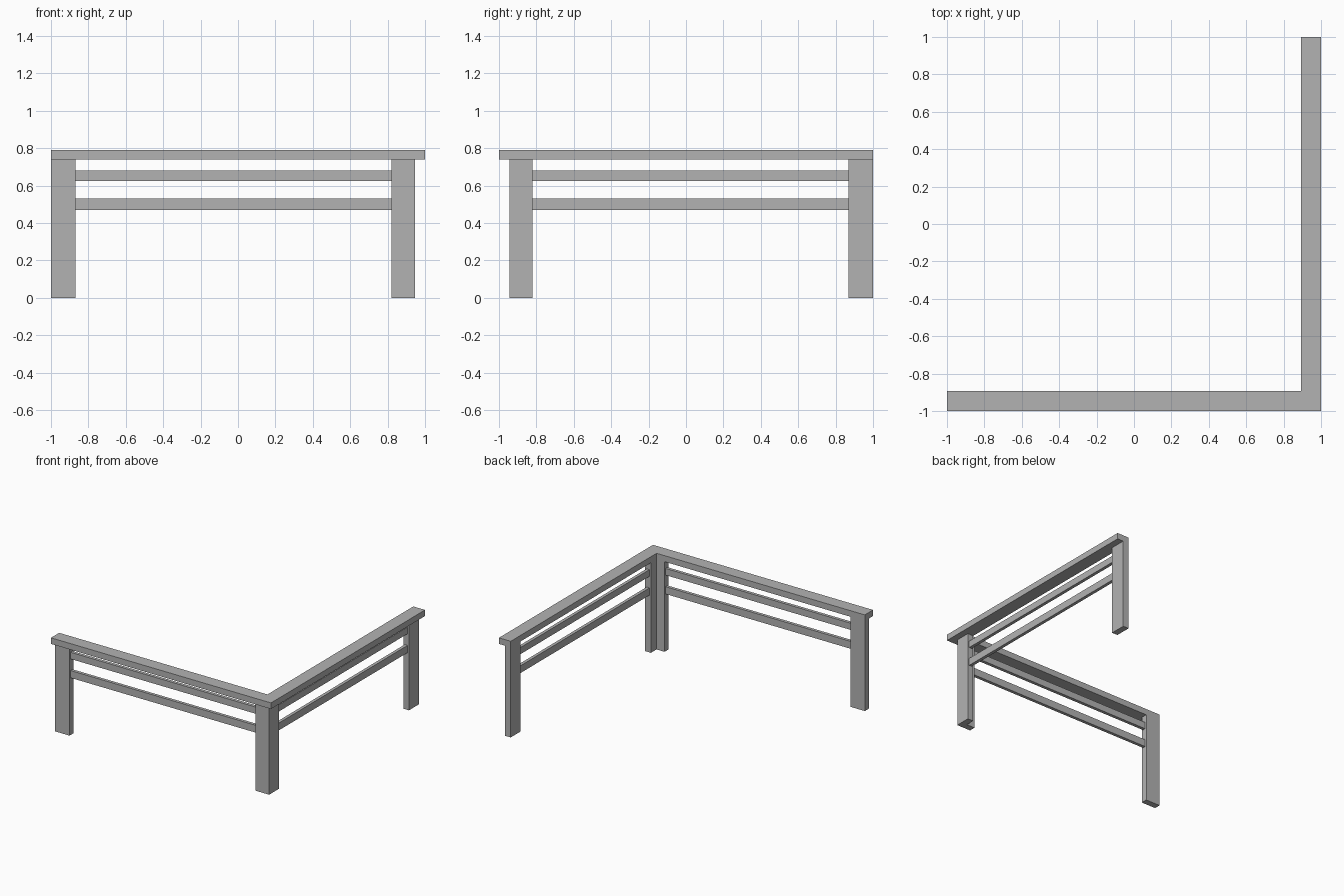
import bpy
import bmesh

cube = bpy.data.objects.get("Cube")
if cube:
    bpy.data.objects.remove(cube, do_unlink=True)

grey = bpy.data.materials.new("plain grey")
grey.use_nodes = True
colour = (0.45, 0.45, 0.45, 1)
grey.diffuse_color = colour
grey.node_tree.nodes["Principled BSDF"].inputs["Base Color"].default_value = colour

OUT, IN = -0.945, -0.893   # outer and inner planes of the posts


def prism(name, outline, z0, z1):
    """Extrude a flat outline upward from z0 to z1."""
    bm = bmesh.new()
    base = bm.faces.new([bm.verts.new((x, y, z0)) for x, y in outline])
    top = bmesh.ops.extrude_face_region(bm, geom=[base])["geom"]
    bmesh.ops.translate(bm, vec=(0, 0, z1 - z0),
                        verts=[v for v in top if isinstance(v, bmesh.types.BMVert)])
    bmesh.ops.recalc_face_normals(bm, faces=bm.faces)
    mesh = bpy.data.meshes.new(name)
    bm.to_mesh(mesh)
    bm.free()
    mesh.materials.append(grey)
    obj = bpy.data.objects.new(name, mesh)
    bpy.context.collection.objects.link(obj)


def wing_box(name, a0, a1, b0, b1, z0, z1):
    """Make a box on the front wing and its mirror image on the side wing."""
    outline = [(a0, b0), (a1, b0), (a1, b1), (a0, b1)]
    prism("front_" + name, outline, z0, z1)
    prism("side_" + name, [(-y, -x) for x, y in outline], z0, z1)


# Mitred top rail in one L-shaped piece
prism("top_rail", [(-1, -1), (1, -1), (1, 1), (-IN, 1), (-IN, IN), (-1, IN)], 0.74, 0.79)

# L-shaped corner post
prism("corner_post", [(0.82, OUT), (-OUT, OUT), (-OUT, -0.82), (-IN, -0.82),
                      (-IN, IN), (0.82, IN)], 0, 0.74)

# End posts and the two slats of each wing
wing_box("end_post", -1, -0.87, OUT, IN, 0, 0.74)
wing_box("upper_slat", -0.87, 0.82, -0.932, -0.906, 0.625, 0.68)
wing_box("lower_slat", -0.87, 0.82, -0.932, -0.906, 0.47, 0.53)
